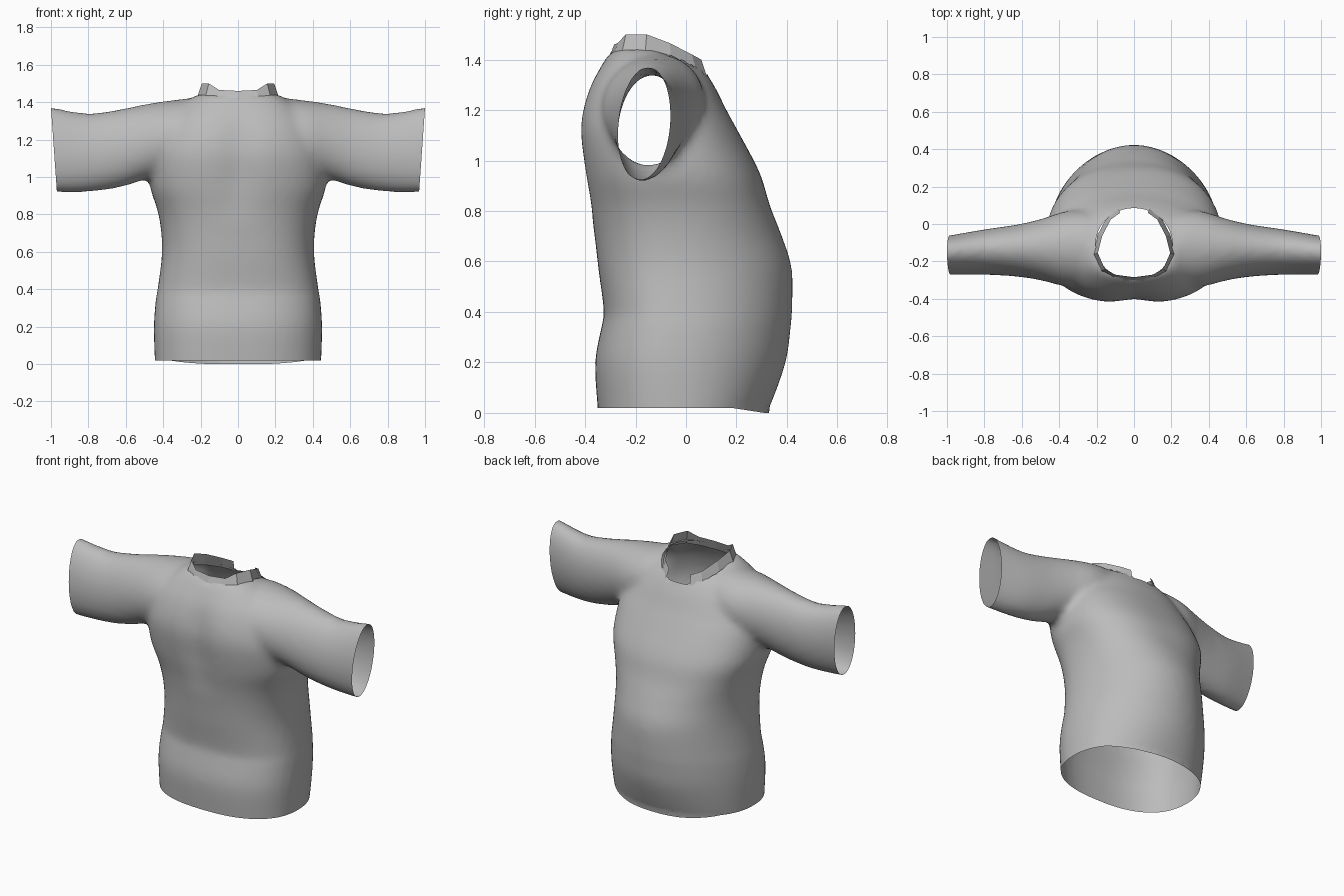
import bpy
import bmesh
from math import cos, sin, pi, exp, copysign
from mathutils import Vector

cube = bpy.data.objects.get("Cube")
if cube:
    bpy.data.objects.remove(cube)

# One plain grey cloth
cloth = bpy.data.materials.new("grey_cloth")
cloth.use_nodes = True
GREY = (0.5, 0.5, 0.5, 1)
cloth.diffuse_color = GREY
cloth.node_tree.nodes["Principled BSDF"].inputs["Base Color"].default_value = GREY


def power(value, exponent):
    return copysign(abs(value) ** exponent, value)


def refine(rows, steps=4):
    """Smoothly interpolate between the rows of a section table."""
    result = []
    for i in range(len(rows) - 1):
        p0, p1 = rows[max(i - 1, 0)], rows[i]
        p2, p3 = rows[i + 1], rows[min(i + 2, len(rows) - 1)]
        for s in range(steps):
            t = s / steps
            result.append([
                b + t / 2 * (c - a + t * (2 * a - 5 * b + 4 * c - d + t * (3 * (b - c) + d - a)))
                for a, b, c, d in zip(p0, p1, p2, p3)])
    result.append(list(rows[-1]))
    return result


def loft(bm, rings):
    """Closed tube through rings of points, capped at both ends."""
    loops = [[bm.verts.new(p) for p in ring] for ring in rings]
    n = len(loops[0])
    for lower, upper in zip(loops, loops[1:]):
        for i in range(n):
            j = (i + 1) % n
            bm.faces.new((lower[i], lower[j], upper[j], upper[i]))
    bm.faces.new(loops[0][::-1])
    bm.faces.new(loops[-1])


SIDES = 64
ANGLES = [2 * pi * i / SIDES for i in range(SIDES)]


def torso_ring(z, width, y_min, y_max, y_mid, belly_power):
    ring = []
    for a in ANGLES:
        if sin(a) > 0:
            x = width * power(cos(a), belly_power)
            y = y_mid + (y_max - y_mid) * power(sin(a), belly_power)
        else:
            x = width * power(cos(a), 0.82)
            y = y_mid + (y_mid - y_min) * power(sin(a), 0.82)
            # Shallow groove between the shoulder blades
            groove = max(0, min(1, (z - 0.75) * 4)) * max(0, min(1, (1.4 - z) * 5))
            y += 0.025 * groove * exp(-(x / 0.09) ** 2)
        ring.append((x, y, z))
    return ring


def sleeve_ring(x, y_min, y_max, z_min, z_max):
    y_mid, z_mid = (y_min + y_max) / 2, (z_min + z_max) / 2
    ring = []
    for a in ANGLES:
        rise = (z_max - z_min) / 2 * sin(a)
        ring.append((x, y_mid + (y_max - y_min) / 2 * cos(a) + 0.08 * rise, z_mid + rise))
    return ring


# height, half width, y_min, y_max, y_mid, roundness of the belly side
torso_sections = [
    (-0.1, 0.44, -0.34, 0.27, -0.03, 0.95),
    (0.02, 0.445, -0.35, 0.33, -0.03, 0.95),
    (0.2, 0.45, -0.36, 0.395, -0.03, 1),
    (0.34, 0.44, -0.335, 0.415, -0.03, 1),
    (0.4, 0.43, -0.325, 0.42, -0.03, 1),
    (0.57, 0.408, -0.347, 0.42, -0.03, 1),
    (0.7, 0.41, -0.362, 0.38, -0.04, 0.95),
    (0.82, 0.43, -0.38, 0.333, -0.06, 0.85),
    (0.95, 0.47, -0.405, 0.293, -0.09, 0.83),
    (1.1, 0.47, -0.425, 0.215, -0.12, 0.85),
    (1.2, 0.44, -0.417, 0.16, -0.13, 0.9),
    (1.3, 0.39, -0.383, 0.11, -0.14, 0.95),
    (1.38, 0.31, -0.335, 0.05, -0.15, 1),
    (1.44, 0.22, -0.29, -0.06, -0.17, 1),
]

# x, y_min, y_max, z_min, z_max
sleeve_sections = [
    (0, -0.28, 0.02, 1.1, 1.37),
    (0.2, -0.32, 0.06, 1.06, 1.42),
    (0.35, -0.335, 0.07, 1.02, 1.41),
    (0.5, -0.3, 0.025, 0.985, 1.388),
    (0.63, -0.28, -0.005, 0.945, 1.362),
    (0.8, -0.27, -0.03, 0.92, 1.34),
    (1, -0.27, -0.065, 0.92, 1.373),
    (1.1, -0.27, -0.075, 0.92, 1.39),
]

# Torso and one tube for both sleeves, fused into a single smooth skin
bm = bmesh.new()
loft(bm, [torso_ring(*row) for row in refine(torso_sections)])
arm = refine(sleeve_sections)
both = [[-row[0]] + row[1:] for row in arm[:0:-1]] + arm
loft(bm, [sleeve_ring(*row) for row in both])
bmesh.ops.recalc_face_normals(bm, faces=bm.faces)
shirt_mesh = bpy.data.meshes.new("shirt_body")
bm.to_mesh(shirt_mesh)
bm.free()
shirt = bpy.data.objects.new("shirt_body", shirt_mesh)
bpy.context.collection.objects.link(shirt)
remesh = shirt.modifiers.new("fuse", "REMESH")
remesh.mode = "VOXEL"
remesh.voxel_size = 0.02
soften = shirt.modifiers.new("soften", "SMOOTH")
soften.factor = 0.5
soften.iterations = 8
bpy.context.view_layer.update()
fused = bpy.data.meshes.new_from_object(
    shirt.evaluated_get(bpy.context.evaluated_depsgraph_get()))
shirt.modifiers.clear()
shirt.data = fused

# Open the hem and the two cuffs with straight cuts
bm = bmesh.new()
bm.from_mesh(fused)
cuts = [((0, 0, 0.02), (0, 0, -1))]
cuts += [((side, 0, 1.373), (side, 0, -0.07)) for side in (-1, 1)]
for point, normal in cuts:
    bmesh.ops.bisect_plane(bm, geom=bm.verts[:] + bm.edges[:] + bm.faces[:], dist=0.0001,
                           plane_co=Vector(point), plane_no=Vector(normal), clear_outer=True)

# Open the neck and round off its rim
NECK_Y, NECK_RX, NECK_RY = -0.107, 0.205, 0.192


def neck_radius(p):
    return ((p.x / NECK_RX) ** 2 + ((p.y - NECK_Y) / NECK_RY) ** 2) ** 0.5


hole = [f for f in bm.faces
        if f.calc_center_median().z > 1.2 and neck_radius(f.calc_center_median()) < 1]
bmesh.ops.delete(bm, geom=hole, context="FACES")
for v in bm.verts:
    if not v.is_boundary:
        continue
    if v.co.z > 1.2 and abs(v.co.x) < 0.3:
        r = neck_radius(v.co)
        v.co.x /= r
        v.co.y = NECK_Y + (v.co.y - NECK_Y) / r
    elif v.co.z < 0.03:
        # The hem dips slightly under the belly
        v.co.z -= 0.02 * max(0, min(1, (v.co.y - 0.18) / 0.13))
for f in bm.faces:
    f.smooth = True
bm.to_mesh(fused)
bm.free()
fused.materials.clear()
fused.materials.append(cloth)

# Standing collar band, open at the throat: x, y, base z, top z
collar_half = [
    (0, -0.3, 1.395, 1.46),
    (0.11, -0.285, 1.4, 1.465),
    (0.17, -0.25, 1.41, 1.5),
    (0.21, -0.16, 1.42, 1.5),
    (0.185, -0.06, 1.39, 1.465),
    (0.135, 0.035, 1.35, 1.42),
    (0.08, 0.075, 1.33, 1.4),
]
path = [(-x, y, b, t) for x, y, b, t in collar_half[:0:-1]] + collar_half
bm = bmesh.new()
pairs = []
for x, y, base, top in path:
    pairs.append([bm.verts.new((x * s, NECK_Y + (y - NECK_Y) * s, z))
                  for s, z in ((1.05, base), (0.92, top))])
for (a, b), (c, d) in zip(pairs, pairs[1:]):
    bm.faces.new((a, c, d, b))
collar_mesh = bpy.data.meshes.new("collar")
bm.to_mesh(collar_mesh)
bm.free()
collar_mesh.materials.append(cloth)
collar = bpy.data.objects.new("collar", collar_mesh)
bpy.context.collection.objects.link(collar)
